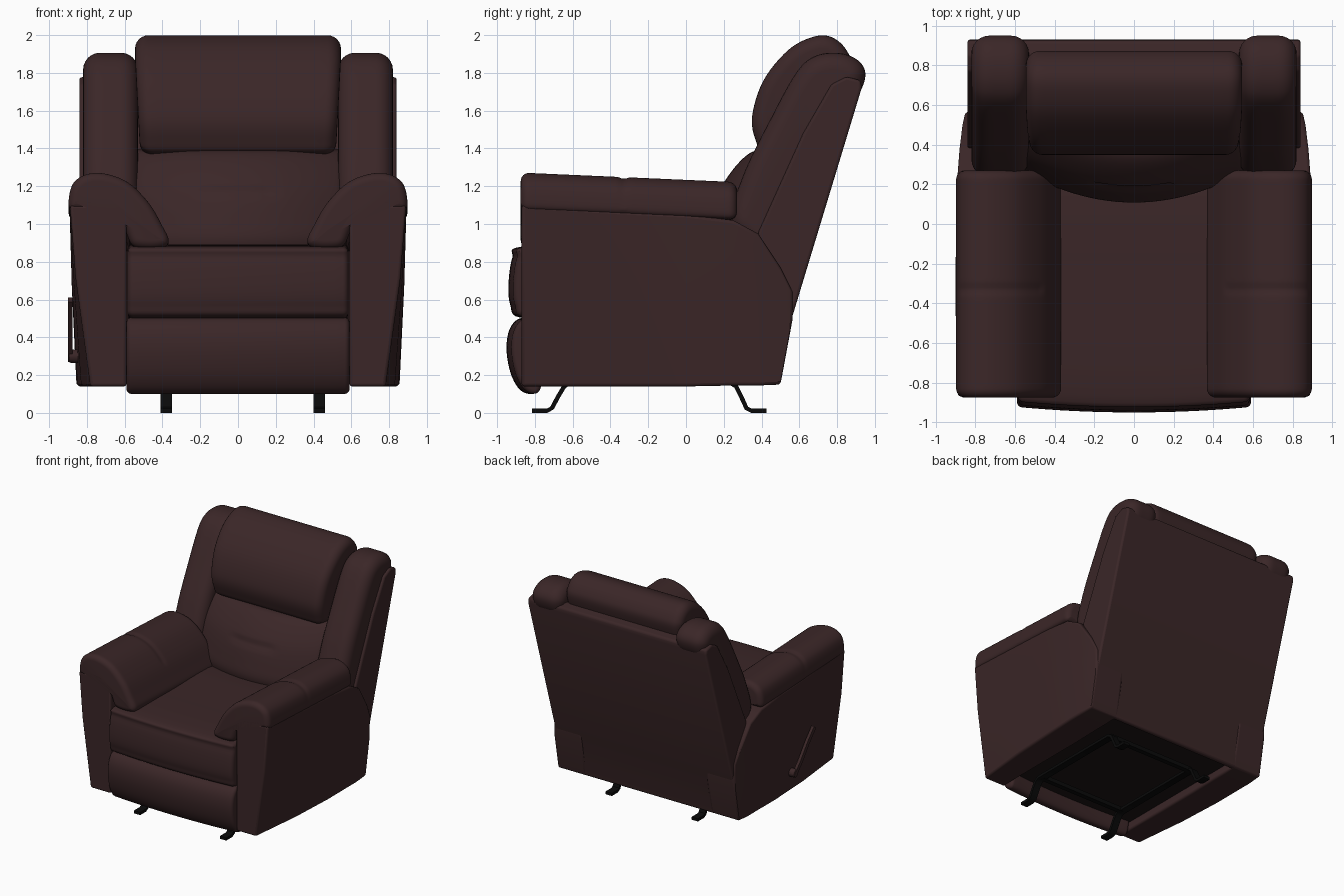
import bpy, bmesh, math
from mathutils import Vector

if "Cube" in bpy.data.objects:
    bpy.data.objects.remove(bpy.data.objects["Cube"])


def material(name, col):
    m = bpy.data.materials.new(name)
    m.diffuse_color = (*col, 1)
    m.use_nodes = True
    m.node_tree.nodes["Principled BSDF"].inputs["Base Color"].default_value = m.diffuse_color
    return m


LEATHER = material("brown leather", (0.043, 0.0195, 0.0205))
METAL = material("black metal", (0.003, 0.003, 0.003))
LINING = material("dark lining", (0.012, 0.008, 0.008))


def loft(name, rings, mat, angle=40, bevel=0):
    """Skin a list of closed rings and cap both ends."""
    bm = bmesh.new()
    vs = [[bm.verts.new(p) for p in ring] for ring in rings]
    n = len(vs[0])
    for a, b in zip(vs, vs[1:]):
        for i in range(n):
            j = (i + 1) % n
            bm.faces.new((a[i], a[j], b[j], b[i]))
    bm.faces.new(vs[0][::-1])
    bm.faces.new(vs[-1])
    bmesh.ops.recalc_face_normals(bm, faces=bm.faces)
    me = bpy.data.meshes.new(name)
    bm.to_mesh(me)
    bm.free()
    me.materials.append(mat)
    ob = bpy.data.objects.new(name, me)
    bpy.context.collection.objects.link(ob)
    if bevel:
        mod = ob.modifiers.new("bevel", 'BEVEL')
        mod.width, mod.segments, mod.limit_method = bevel, 3, 'ANGLE'
    bpy.ops.object.select_all(action='DESELECT')
    ob.select_set(True)
    bpy.context.view_layer.objects.active = ob
    bpy.ops.object.shade_smooth_by_angle(angle=math.radians(angle))
    return ob


def spline(pts, n=6):
    """Closed Catmull-Rom curve through the points."""
    P = [Vector(p) for p in pts]
    out = []
    for i in range(len(P)):
        a, b, c, d = (P[(i + k - 1) % len(P)] for k in range(4))
        for s in range(n):
            t = s / n
            out.append(0.5 * (2 * b + (c - a) * t + (2 * a - 5 * b + 4 * c - d) * t * t
                              + (3 * b - a - 3 * c + d) * t ** 3))
    return out


def inset(P, d):
    """Move a closed 2D outline inwards by d."""
    n = len(P)
    area = sum(P[i].x * P[(i + 1) % n].y - P[(i + 1) % n].x * P[i].y for i in range(n))
    sgn = 1 if area > 0 else -1
    out = []
    for i in range(n):
        t = (P[(i + 1) % n] - P[i - 1]).normalized()
        out.append(P[i] + Vector((-t.y, t.x)) * d * sgn)
    return out


def pillow(name, prof, lo, hi, axis='x', mat=LEATHER, r=0.05, warp=None, cuts=24):
    """Smooth outline extruded along an axis with rounded ends, then warped."""
    P = spline(prof)
    ends = [(r * (1 - math.sin(a)), r * (1 - math.cos(a)))
            for a in (k / 6 * math.pi / 2 for k in range(6, -1, -1))]
    steps = [(lo + t, d) for t, d in ends]
    steps += [(lo + r + (hi - lo - 2 * r) * k / cuts, 0) for k in range(1, cuts)]
    steps += [(hi - t, d) for t, d in reversed(ends)]
    rings = []
    for t, d in steps:
        ring = [(t, p.x, p.y) if axis == 'x' else (p.x, t, p.y) for p in inset(P, d)]
        rings.append([warp(*p) for p in ring] if warp else ring)
    return loft(name, rings, mat, 60)


def slab(name, prof, lo, hi, mat, bevel=0):
    """Flat-sided YZ outline extruded along x."""
    return loft(name, [[(x, y, z) for y, z in prof] for x in (lo, hi)], mat, 35, bevel)


def ribbon(name, path, width, lo, hi, mat):
    """Strip following an open YZ path."""
    P = [Vector(p) for p in path]
    up, dn = [], []
    for i, p in enumerate(P):
        t = (P[min(i + 1, len(P) - 1)] - P[max(i - 1, 0)]).normalized()
        nrm = Vector((-t.y, t.x)) * width / 2
        up.append(p + nrm)
        dn.append(p - nrm)
    return slab(name, up + dn[::-1], lo, hi, mat)


# Slanted back shell
slab("back_shell", [(0.46, 0.15), (0.50, 0.15), (0.56, 0.5), (0.93, 1.72), (0.925, 1.76),
                    (0.85, 1.78), (0.77, 1.74), (0.62, 1.48), (0.38, 0.95), (0.46, 0.6)],
     -0.84, 0.84, LEATHER, 0.015)

# Seat and closed footrest, slightly bowed towards the front
def bow(x, y, z):
    return (x, y + (0.08 * x * x if y < -0.75 else 0), z)

pillow("seat", [(-0.87, 0.88), (-0.92, 0.82), (-0.94, 0.68), (-0.93, 0.57), (-0.88, 0.505),
                (-0.6, 0.5), (0.3, 0.5), (0.32, 0.85), (-0.4, 0.89)],
       -0.585, 0.585, r=0.03, warp=bow)
pillow("footrest", [(-0.88, 0.5), (-0.935, 0.44), (-0.95, 0.33), (-0.925, 0.2), (-0.87, 0.115),
                    (-0.80, 0.12), (-0.77, 0.3), (-0.79, 0.48)],
       -0.59, 0.59, r=0.025, warp=bow)

# Lumbar cushion, curved around the sitter with a stitched crease
def lumbar(x, y, z):
    crease = 0.015 * math.exp(-((z - 1.17) / 0.02) ** 2) if abs(x) < 0.2 and y < 0.3 else 0
    return (x, y + 0.5 * x * x + crease, z)

pillow("lumbar_cushion", [(0.40, 1.39), (0.33, 1.37), (0.25, 1.29), (0.18, 1.18), (0.13, 1.03),
                          (0.11, 0.9), (0.18, 0.8), (0.42, 0.85), (0.53, 1.2), (0.52, 1.38)],
       -0.57, 0.57, r=0.05, warp=lumbar)

# Headrest cushion, a little narrower at the bottom
pillow("headrest", [(0.42, 1.375), (0.37, 1.44), (0.35, 1.57), (0.41, 1.76), (0.54, 1.92),
                    (0.67, 1.99), (0.77, 1.99), (0.85, 1.92), (0.87, 1.82), (0.79, 1.6),
                    (0.6, 1.38)],
       -0.545, 0.545, r=0.07,
       warp=lambda x, y, z: (x * (0.95 + 0.05 * min(1, (z - 1.37) / 0.5)), y, z))


# Arm pad slopes down to the rear and has a seam across it
def pad_warp(x, y, z):
    seam = 0.01 * math.exp(-((y + 0.33) / 0.02) ** 2) if z > 1.1 else 0
    return (x, y, z - 0.05 * (y + 0.87) / 1.14 - seam)


PAD = [(0.885, 1.08), (0.895, 1.14), (0.87, 1.22), (0.80, 1.265), (0.70, 1.267), (0.58, 1.22),
       (0.47, 1.11), (0.40, 0.99), (0.368, 0.92), (0.39, 0.88), (0.48, 0.87), (0.56, 0.89),
       (0.61, 0.99), (0.70, 1.06), (0.80, 1.07)]
WING = [(0.24, 1.0), (0.30, 1.25), (0.45, 1.56), (0.59, 1.81), (0.70, 1.895), (0.84, 1.90),
        (0.935, 1.84), (0.94, 1.74), (0.84, 1.55), (0.58, 0.9), (0.4, 0.85)]
# Arm side stations: y, bottom z, top z, bottom x, middle x, top x
ARM = [(-0.87, 0.14, 1.10, 0.78, 0.86, 0.89), (-0.4, 0.14, 1.07, 0.83, 0.87, 0.89),
       (0.0, 0.14, 1.05, 0.85, 0.88, 0.89), (0.25, 0.145, 1.02, 0.855, 0.88, 0.89),
       (0.38, 0.145, 0.95, 0.855, 0.87, 0.88), (0.50, 0.15, 0.77, 0.85, 0.86, 0.865),
       (0.565, 0.5, 0.64, 0.85, 0.85, 0.85)]

for s, side in ((-1, "left"), (1, "right")):
    # Arm body
    loft("arm_body_" + side,
         [[(s * 0.59, y, zb), (s * xb, y, zb), (s * xm, y, zb + 0.6 * (zt - zb)),
           (s * xt, y, zt), (s * 0.59, y, zt)] for y, zb, zt, xb, xm, xt in ARM],
         LEATHER, 40, 0.015)
    # Padded armrest
    pillow("arm_pad_" + side, [(s * x, z) for x, z in PAD], -0.875, 0.27, 'y',
           r=0.045, warp=pad_warp, cuts=60)
    # Side wing of the backrest
    lo, hi = sorted((s * 0.53, s * 0.82))
    pillow("back_wing_" + side, WING, lo, hi, r=0.09, cuts=4)

# Underside lining
slab("underside_lining", [(-0.79, 0.21), (0.47, 0.21), (0.47, 0.25), (-0.79, 0.25)],
     -0.6, 0.6, LINING)

# Metal runners with feet, joined by cross bars
RUNNER = [(-0.815, 0.012), (-0.735, 0.012), (-0.71, 0.025), (-0.675, 0.09), (-0.645, 0.14),
          (-0.61, 0.16), (0.23, 0.16), (0.265, 0.14), (0.295, 0.08), (0.32, 0.025),
          (0.345, 0.012), (0.425, 0.012)]
for x, side in ((-0.38, "left"), (0.43, "right")):
    ribbon("runner_" + side, RUNNER, 0.023, x - 0.03, x + 0.03, METAL)
for y, side in ((-0.6, "front"), (0.22, "rear")):
    ribbon("cross_bar_" + side, [(y - 0.02, 0.165), (y + 0.02, 0.165)], 0.035, -0.38, 0.43, METAL)

# Recline lever on the left side
ribbon("recline_lever", [(-0.18, 0.28), (-0.27, 0.38), (-0.36, 0.5), (-0.45, 0.6)], 0.035,
       -0.9, -0.875, LEATHER)
hub = [(-0.2 + 0.035 * math.cos(k * math.pi / 4), 0.3 + 0.035 * math.sin(k * math.pi / 4))
       for k in range(8)]
pillow("lever_hub", hub, -0.895, -0.82, r=0.01, cuts=2)
